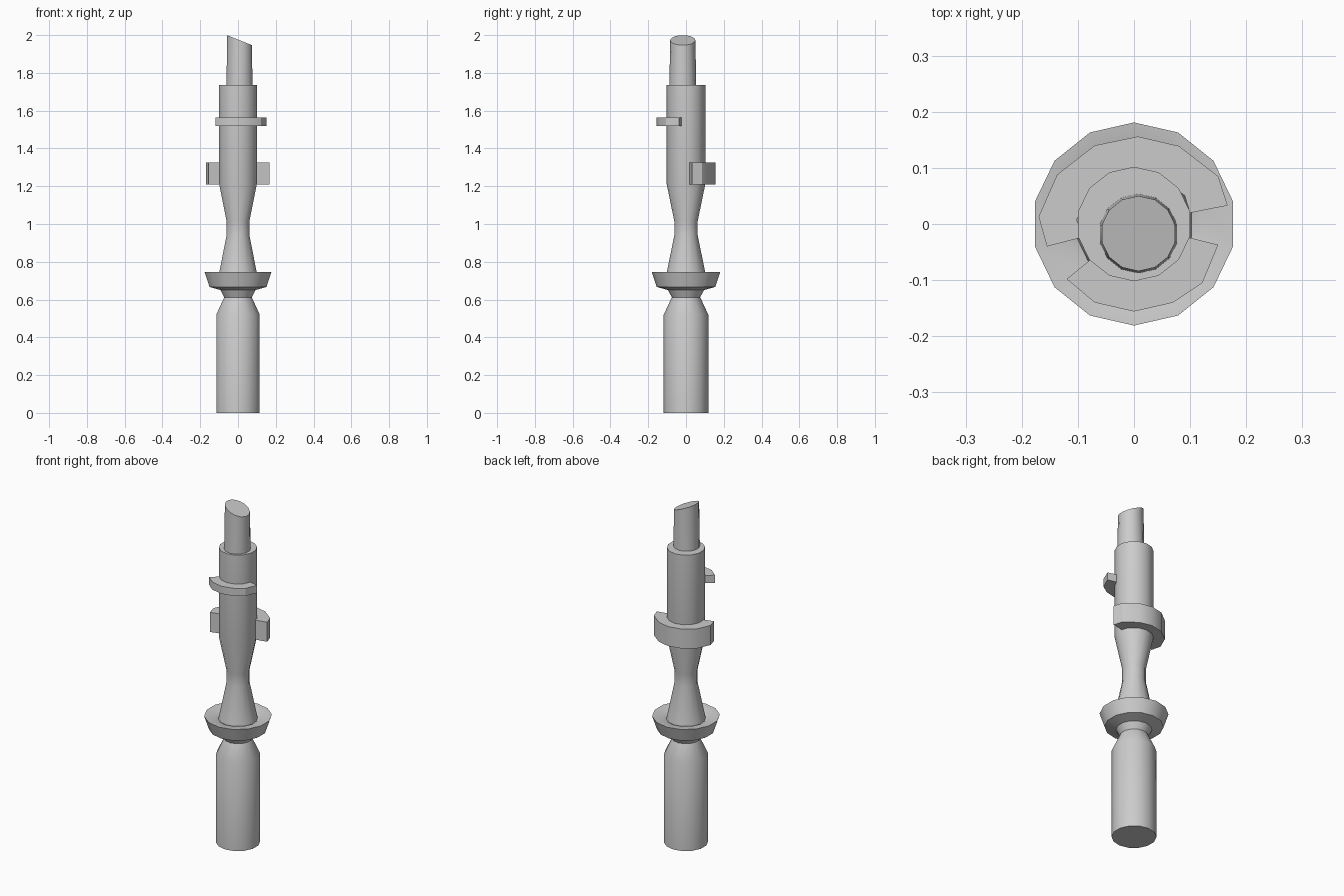
import bpy, bmesh
from math import sin, cos, pi, radians

if "Cube" in bpy.data.objects:
    bpy.data.objects.remove(bpy.data.objects["Cube"], do_unlink=True)

SIDES = 14

grey = bpy.data.materials.new("plain grey")
grey.use_nodes = True
grey.diffuse_color = (0.6, 0.6, 0.6, 1)
grey.node_tree.nodes["Principled BSDF"].inputs["Base Color"].default_value = (0.6, 0.6, 0.6, 1)


def finish(name, bm):
    """Turn a bmesh into a smooth-shaded object with sharp creases."""
    bmesh.ops.recalc_face_normals(bm, faces=bm.faces)
    mesh = bpy.data.meshes.new(name)
    bm.to_mesh(mesh)
    bm.free()
    mesh.materials.append(grey)
    obj = bpy.data.objects.new(name, mesh)
    bpy.context.collection.objects.link(obj)
    bpy.ops.object.select_all(action='DESELECT')
    obj.select_set(True)
    bpy.context.view_layer.objects.active = obj
    bpy.ops.object.shade_smooth_by_angle(angle=radians(30))
    return obj


def lathe(name, profile, centre=(0, 0), slant=0):
    """Revolve (radius, z) points and cap both ends; slant tilts the top cap."""
    bm = bmesh.new()
    rings = []
    for i, (r, z) in enumerate(profile):
        tilt = slant if i == len(profile) - 1 else 0
        ring = []
        for k in range(SIDES):
            a = pi / 2 + 2 * pi * k / SIDES
            ring.append(bm.verts.new((centre[0] + r * cos(a),
                                      centre[1] + r * sin(a),
                                      z + tilt * r * cos(a))))
        rings.append(ring)
    for low, high in zip(rings, rings[1:]):
        for k in range(SIDES):
            n = (k + 1) % SIDES
            bm.faces.new((low[k], low[n], high[n], high[k]))
    bm.faces.new(rings[0])
    bm.faces.new(rings[-1])
    return finish(name, bm)


def collar(name, outline, bottom, top):
    """Partial ring: outer outline with a scaled copy inside the shaft."""
    bm = bmesh.new()
    rows = []
    for x, y in outline:
        rows.append([bm.verts.new((x * s, y * s, z))
                     for s, z in ((1, bottom), (1, top), (0.6, top), (0.6, bottom))])
    for a, b in zip(rows, rows[1:]):
        for k in range(4):
            n = (k + 1) % 4
            bm.faces.new((a[k], a[n], b[n], b[k]))
    bm.faces.new(rows[0])
    bm.faces.new(rows[-1])
    return finish(name, bm)


# Grip, flared cup, waisted neck and shaft
lathe("handle_body", [
    (0.118, 0), (0.118, 0.52), (0.075, 0.612),
    (0.095, 0.65), (0.155, 0.667), (0.181, 0.745),
    (0.125, 0.738), (0.105, 0.728), (0.062, 0.94), (0.062, 1.015),
    (0.102, 1.21), (0.102, 1.735)])

# Slanted tip tube, slightly off centre
lathe("slanted_tip", [(0.071, 1.72), (0.067, 1.973)], (0.008, -0.017), -0.4)

# Half collars
collar("back_collar", [
    (-0.155, -0.04), (-0.17, 0.013), (-0.137, 0.088), (-0.07, 0.14), (0.007, 0.156),
    (0.08, 0.139), (0.15, 0.085), (0.167, 0.033)], 1.21, 1.325)
collar("front_collar", [
    (0.15, -0.037), (0.122, -0.105), (0.07, -0.14), (0, -0.156),
    (-0.07, -0.14), (-0.12, -0.098)], 1.52, 1.565)
